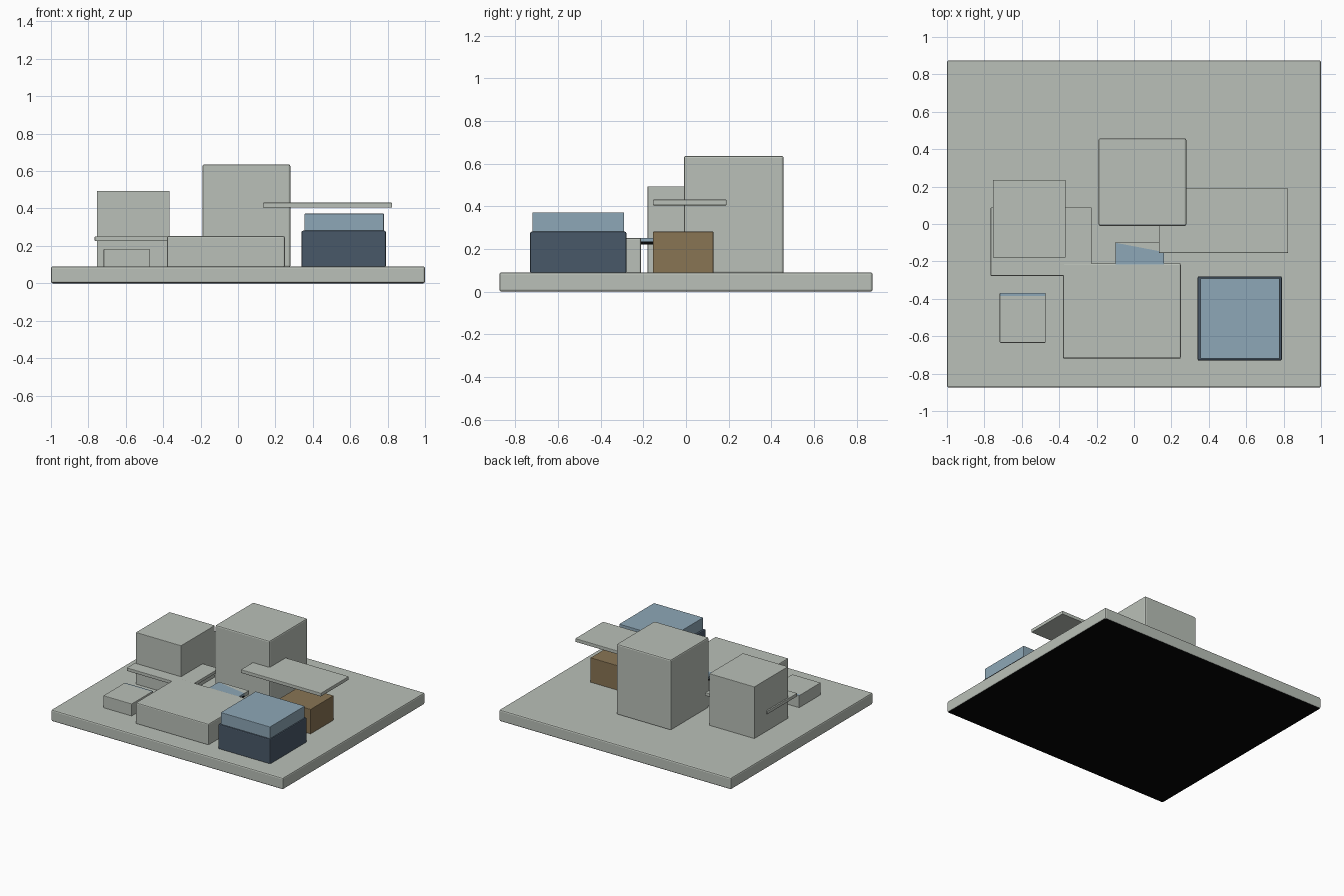
import bpy, bmesh
from mathutils import Vector

if "Cube" in bpy.data.objects:
    bpy.data.objects.remove(bpy.data.objects["Cube"])


def srgb(r, g, b):
    return [((c / 255 + 0.055) / 1.055) ** 2.4 if c > 10 else c / 255 / 12.92 for c in (r, g, b)] + [1]


def mat(name, rgb):
    m = bpy.data.materials.new(name)
    m.diffuse_color = srgb(*rgb)
    m.use_nodes = True
    m.node_tree.nodes["Principled BSDF"].inputs["Base Color"].default_value = m.diffuse_color
    return m


GREY = mat("stone_grey", (186, 192, 184))
BLUE = mat("pale_blue", (141, 167, 183))
DARK = mat("slate_blue", (73, 89, 105))
BROWN = mat("brown", (137, 117, 84))
BLACK = mat("black", (5, 5, 5))


def box(name, x, y, z, mats, bevel=0.0, cuts=(), rule=None):
    """Box from ranges, optional edge bevel, plane cuts and a colour rule."""
    bm = bmesh.new()
    bmesh.ops.create_cube(bm, size=1)
    for v in bm.verts:
        v.co = Vector([(r[0] + r[1]) / 2 + c * (r[1] - r[0]) for r, c in zip((x, y, z), v.co)])
    if bevel:
        bmesh.ops.bevel(bm, geom=bm.edges[:], offset=bevel, segments=2, profile=0.5, affect='EDGES')
    for co, no in cuts:
        bmesh.ops.bisect_plane(bm, geom=bm.verts[:] + bm.edges[:] + bm.faces[:], plane_co=co, plane_no=no)
    bmesh.ops.recalc_face_normals(bm, faces=bm.faces[:])
    if rule:
        for f in bm.faces:
            f.material_index = rule(f.calc_center_median(), f.normal)
    me = bpy.data.meshes.new(name)
    bm.to_mesh(me)
    bm.free()
    for m in mats:
        me.materials.append(m)
    ob = bpy.data.objects.new(name, me)
    bpy.context.collection.objects.link(ob)
    return ob


# Base plate with a black underside
box("base_plate", (-1, 1), (-0.875, 0.875), (0, 0.09), [GREY, BLACK], 0.01,
    rule=lambda c, n: int(n.z < -0.9))

# Plain blocks standing on the base
box("tall_tower", (-0.19, 0.28), (-0.01, 0.458), (0.085, 0.636), [GREY], 0.01)
box("left_tower", (-0.755, -0.365), (-0.18, 0.236), (0.085, 0.493), [GREY], 0.003)
box("front_hall", (-0.38, 0.25), (-0.72, -0.21), (0.085, 0.252), [GREY], 0.008)
box("left_ledge", (-0.766, -0.226), (-0.277, 0.088), (0.226, 0.251), [GREY], 0.003)

# Block with its glazed cap
box("dark_block", (0.34, 0.79), (-0.73, -0.28), (0.085, 0.281), [DARK], 0.007)
box("blue_cap", (0.355, 0.78), (-0.72, -0.29), (0.275, 0.372), [BLUE], 0.003)

# Brown block beneath the floating canopy
box("brown_block", (0.45, 0.735), (-0.155, 0.128), (0.085, 0.281), [BROWN], 0.003)
box("canopy", (0.133, 0.824), (-0.155, 0.19), (0.404, 0.431), [GREY], 0.004)

# Small block with a blue strip along the back of its roof
box("small_block", (-0.718, -0.473), (-0.635, -0.369), (0.085, 0.184), [GREY, BLUE], 0.004,
    cuts=[((0, -0.384, 0), (0, 1, 0))],
    rule=lambda c, n: int(c.y > -0.384 and n.z > 0.5))

# Little link roof: blue in front of a slanting line, grey behind, black below
slant = Vector((0.05, 0.26, 0)).normalized()
start = Vector((-0.1, -0.1, 0))
box("link_roof", (-0.098, 0.16), (-0.22, -0.096), (0.222, 0.251), [GREY, BLUE, BLACK],
    cuts=[(start, slant), ((0, 0, 0.236), (0, 0, 1))],
    rule=lambda c, n: 0 if (c - start).dot(slant) > 0 else (1 if c.z > 0.236 else 2))
